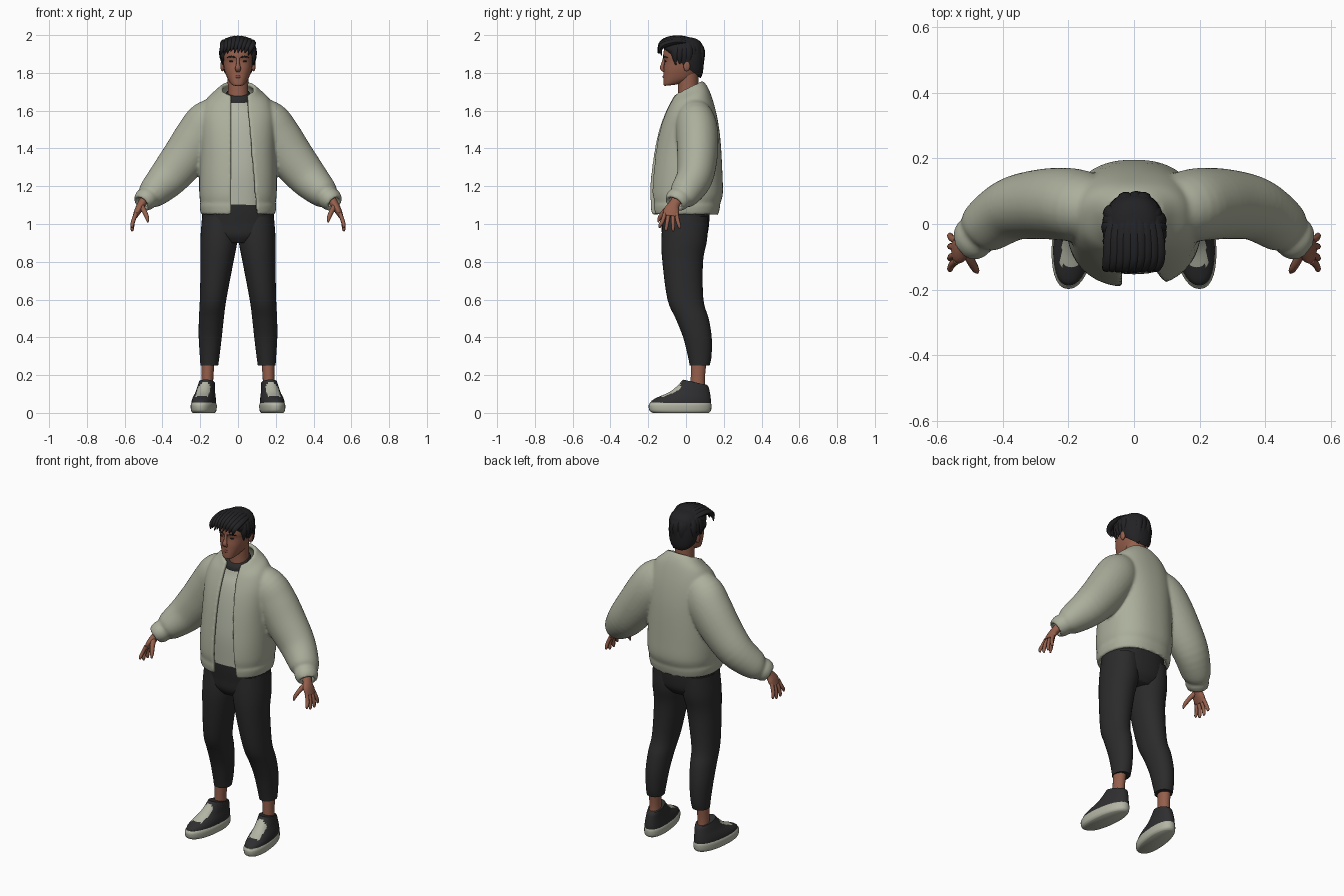
import bpy, bmesh, math, random
from mathutils import Vector, Matrix

cube = bpy.data.objects.get("Cube")
if cube:
    bpy.data.objects.remove(cube)
random.seed(4)


def material(name, r, g, b):
    m = bpy.data.materials.new(name)
    m.use_nodes = True
    m.diffuse_color = (r, g, b, 1)
    node = m.node_tree.nodes["Principled BSDF"]
    node.inputs["Base Color"].default_value = (r, g, b, 1)
    node.inputs["Roughness"].default_value = 0.8
    return m


SAGE = material("sage_cloth", .41, .43, .33)
SHIRT = material("pale_shirt", .44, .46, .37)
BLACK = material("black_cloth", .024, .024, .025)
HAIR = material("dark_hair", .016, .016, .018)
SKIN = material("warm_skin", .30, .115, .072)
LIPS = material("lips", .22, .07, .05)
SOLE = material("sole_cream", .45, .46, .37)
SHOE = material("shoe_charcoal", .028, .028, .03)


def finish(name, bm, mats, rule=None, angle=50):
    bmesh.ops.recalc_face_normals(bm, faces=bm.faces)
    bm.normal_update()
    if rule:
        for f in bm.faces:
            f.material_index = rule(f)
    me = bpy.data.meshes.new(name)
    bm.to_mesh(me)
    bm.free()
    ob = bpy.data.objects.new(name, me)
    bpy.context.collection.objects.link(ob)
    for m in mats:
        me.materials.append(m)
    bpy.ops.object.select_all(action='DESELECT')
    ob.select_set(True)
    bpy.context.view_layer.objects.active = ob
    bpy.ops.object.shade_smooth_by_angle(angle=math.radians(angle))
    return ob


def refine(keys, steps):
    """Catmull-Rom interpolation of equal-length tuples."""
    out, last = [], len(keys) - 1
    for i in range(last):
        p = [keys[max(0, min(last, i + k))] for k in (-1, 0, 1, 2)]
        for j in range(steps):
            t = j / steps
            out.append([b + .5 * t * (c - a + t * (2*a - 5*b + 4*c - d + t * (3*(b - c) + d - a)))
                        for a, b, c, d in zip(*p)])
    return out + [list(keys[-1])]


def skin_rings(bm, rings, closed=True, caps=True):
    vs = [[bm.verts.new(p) for p in r] for r in rings]
    n = len(vs[0])
    for a, b in zip(vs, vs[1:]):
        for i in range(n if closed else n - 1):
            j = (i + 1) % n
            bm.faces.new((a[i], a[j], b[j], b[i]))
    if caps:
        bm.faces.new(vs[0])
        bm.faces.new(vs[-1])


def layers(bm, keys, sides=32, e=.85, steps=4, side=1, shear=0, opening=None, caps=True):
    """Stacked outlines; each key is (z, centre x, half width, front y, back y, tilt)."""
    rings = []
    for z, cx, rx, yf, yb, tilt in refine(keys, steps):
        mid, ry = (yf + yb) / 2, (yb - yf) / 2
        start, end = -math.pi / 2, 1.5 * math.pi
        if opening:
            lo, hi = opening(z)
            start += math.asin((hi / rx) ** (1 / e))
            end -= math.asin((-lo / rx) ** (1 / e))
        ring = []
        for i in range(sides):
            a = start + (end - start) * i / (sides - 1 if opening else sides)
            c, s = math.cos(a), math.sin(a)
            dx = rx * math.copysign(abs(c) ** e, c)
            dy = ry * math.copysign(abs(s) ** e, s)
            ring.append((side * (cx + dx - shear * (mid + dy)), mid + dy, z + tilt * dy))
        rings.append(ring)
    skin_rings(bm, rings, not opening, caps)


def tube(bm, keys, sides=12, ref=(0, 1, 0), steps=4, side=1, caps=True):
    """Tube along a path; each key is (x, y, z, radius along ref, other radius)."""
    pts = refine(keys, steps)
    pos = [Vector(p[:3]) for p in pts]
    rings = []
    for i, p in enumerate(pts):
        t = (pos[min(i + 1, len(pos) - 1)] - pos[max(i - 1, 0)]).normalized()
        u = Vector(ref)
        u = (u - u.dot(t) * t).normalized()
        v = t.cross(u)
        ring = []
        for k in range(sides):
            a = 2 * math.pi * k / sides
            q = pos[i] + u * p[3] * math.cos(a) + v * p[4] * math.sin(a)
            ring.append((q.x * side, q.y, q.z))
        rings.append(ring)
    skin_rings(bm, rings, True, caps)


def ball(bm, centre, radii):
    mat = Matrix.Translation(centre) @ Matrix.Diagonal((*radii, 1))
    bmesh.ops.create_uvsphere(bm, u_segments=16, v_segments=10, radius=1, matrix=mat)


# Jacket: open-fronted body and both sleeves fused into one soft shell
bm = bmesh.new()
layers(bm, [(1.05, 0, .185, -.172, .16, 0), (1.095, 0, .192, -.178, .17, 0),
            (1.11, 0, .188, -.176, .17, 0), (1.16, 0, .194, -.182, .184, 0),
            (1.26, 0, .194, -.175, .182, 0), (1.4, 0, .19, -.155, .175, 0),
            (1.5, 0, .19, -.132, .165, 0), (1.58, 0, .185, -.108, .148, .1),
            (1.65, 0, .158, -.085, .122, .3), (1.69, 0, .112, -.068, .1, .45),
            (1.715, 0, .083, -.055, .078, .55)],
       sides=64, opening=lambda z: (-.035, .05 + .085 * max(0, 1.65 - z)), caps=False)
SLEEVE = [(.08, .035, 1.6, .07, .075), (.15, .05, 1.54, .095, .11), (.205, .06, 1.465, .1, .115),
          (.285, .06, 1.35, .095, .108), (.37, .045, 1.245, .085, .094),
          (.45, -.005, 1.165, .072, .07), (.474, -.028, 1.143, .056, .05),
          (.492, -.045, 1.128, .056, .05), (.51, -.06, 1.11, .046, .038)]
for s in (1, -1):
    tube(bm, SLEEVE, sides=32, side=s, caps=False)
jacket = finish("jacket", bm, [SAGE])
mod = jacket.modifiers.new("thickness", 'SOLIDIFY')
mod.thickness, mod.offset = .022, 0
mod = jacket.modifiers.new("fuse", 'REMESH')
mod.mode, mod.voxel_size, mod.use_smooth_shade = 'VOXEL', .008, True
mod = jacket.modifiers.new("soften", 'SMOOTH')
mod.factor, mod.iterations = .5, 5

# Shirt and its dark neckband
bm = bmesh.new()
layers(bm, [(1.1, 0, .165, -.152, .14, 0), (1.26, 0, .168, -.152, .15, 0), (1.4, 0, .165, -.134, .15, 0),
            (1.5, 0, .16, -.113, .14, 0), (1.58, 0, .145, -.09, .125, .1),
            (1.64, 0, .1, -.065, .095, .3), (1.675, 0, .062, -.05, .068, .35)])
finish("shirt", bm, [SHIRT])
bm = bmesh.new()
layers(bm, [(1.66, 0, .07, -.063, .072, .3), (1.68, 0, .068, -.06, .07, .32), (1.695, 0, .06, -.05, .068, .35)])
finish("shirt_neckband", bm, [BLACK])

# Trousers
bm = bmesh.new()
layers(bm, [(.9, 0, .09, -.1, .085, 0), (.94, 0, .165, -.125, .112, 0), (1.0, 0, .187, -.132, .122, 0),
            (1.06, 0, .189, -.14, .125, 0), (1.12, 0, .175, -.145, .125, 0)])
LEG = [(1.04, .1, .09, -.12, .115, 0), (.92, .101, .098, -.13, .112, 0), (.8, .111, .087, -.125, .09, 0),
       (.6, .132, .07, -.098, .092, 0), (.5, .141, .066, -.055, .12, 0), (.4, .147, .061, -.015, .136, 0),
       (.3, .15, .052, .01, .135, 0), (.25, .152, .047, .02, .125, 0)]
for s in (1, -1):
    layers(bm, LEG, side=s, e=.95)
finish("trousers", bm, [BLACK])


def lace_panel(f):
    c = f.calc_center_median()
    centre = .178 - .11 * c.y
    return int(-.125 < c.y < -.028 and abs(abs(c.x) - centre) < .034 and f.normal.z > .2)


# Ankles, shoes and hands
for s, word in ((1, "left"), (-1, "right")):
    bm = bmesh.new()
    layers(bm, [(.1, .163, .034, .02, .105, 0), (.18, .162, .031, .025, .1, 0),
                (.28, .158, .035, .025, .11, 0)], side=s, e=1)
    finish(word + "_ankle", bm, [SKIN])

    bm = bmesh.new()
    layers(bm, [(0, .178, .056, -.175, .12, 0), (.012, .178, .064, -.193, .132, 0),
                (.04, .178, .066, -.198, .135, 0), (.054, .178, .061, -.19, .131, 0)],
           side=s, shear=.11, e=.9)
    finish(word + "_shoe_sole", bm, [SOLE])

    bm = bmesh.new()
    layers(bm, [(.04, .178, .062, -.19, .131, 0), (.064, .178, .061, -.182, .132, 0),
                (.085, .177, .057, -.145, .13, 0), (.11, .175, .05, -.088, .126, 0),
                (.14, .172, .045, -.045, .12, -.05), (.162, .17, .041, -.016, .112, -.22)],
           sides=56, side=s, shear=.11, e=.9)
    finish(word + "_shoe_upper", bm, [SHOE, SOLE], lace_panel)

    bm = bmesh.new()
    tube(bm, [(.495, -.045, 1.13, .03, .024), (.513, -.065, 1.1, .03, .022),
              (.53, -.077, 1.07, .042, .019), (.545, -.082, 1.04, .038, .013)], side=s, sides=16)
    for y0, y1, z1 in ((-.112, -.138, .98), (-.092, -.105, .963), (-.07, -.068, .962), (-.051, -.035, .975)):
        tube(bm, [(.54, y0, 1.055, .011, .011), (.555, (y0 + y1) / 2, 1.015, .0105, .0105),
                  (.56, y1, z1 + .012, .009, .009), (.558, y1, z1, .004, .004)], side=s, sides=8)
    tube(bm, [(.512, -.08, 1.095, .016, .016), (.495, -.115, 1.065, .014, .013),
              (.482, -.138, 1.035, .011, .011), (.477, -.148, 1.01, .004, .004)], side=s, sides=8)
    finish(word + "_hand", bm, [SKIN])

# Neck and head with nose and ears
bm = bmesh.new()
layers(bm, [(1.6, 0, .06, -.045, .075, 0), (1.7, 0, .054, -.042, .066, 0), (1.8, 0, .056, -.045, .065, 0)], e=1)
layers(bm, [(1.734, 0, .022, -.112, -.06, .1), (1.742, 0, .037, -.119, -.02, .1),
            (1.765, 0, .053, -.12, .03, 0), (1.79, 0, .064, -.119, .055, 0), (1.82, 0, .073, -.118, .07, 0),
            (1.86, 0, .079, -.115, .08, 0), (1.89, 0, .081, -.121, .083, 0), (1.94, 0, .077, -.11, .075, 0),
            (1.975, 0, .045, -.07, .045, 0)])
tube(bm, [(0, -.114, 1.885, .008, .006), (0, -.121, 1.85, .009, .009),
          (0, -.127, 1.825, .015, .011), (0, -.115, 1.808, .012, .006)], ref=(1, 0, 0))
for s in (1, -1):
    ball(bm, (s * .083, .004, 1.838), (.01, .018, .03))
finish("head", bm, [SKIN])

bm = bmesh.new()
tube(bm, [(-.026, -.109, 1.777, .003, .002), (0, -.12, 1.78, .007, .004), (.026, -.109, 1.777, .003, .002)],
     ref=(0, 0, 1))
finish("mouth", bm, [LIPS])
bm = bmesh.new()
for s in (1, -1):
    ball(bm, (s * .034, -.108, 1.862), (.013, .005, .005))
    tube(bm, [(.014, -.119, 1.881, .004, .003), (.036, -.114, 1.887, .004, .003),
              (.06, -.096, 1.88, .002, .002)], ref=(0, 0, 1), side=s)
finish("eyes_and_brows", bm, [HAIR])

# Hair: a sloping cap, combed locks round the crown and a forward fringe
bm = bmesh.new()
layers(bm, [(1.845, 0, .083, -.108, .078, -.78), (1.87, 0, .091, -.122, .09, -.6),
            (1.91, 0, .093, -.128, .095, -.25), (1.95, 0, .083, -.125, .086, 0),
            (1.98, 0, .055, -.095, .055, 0), (1.99, 0, .015, -.04, .01, 0)])
for i in range(17):
    a = math.radians(-28 + 236 * i / 16)
    c, s = math.cos(a), math.sin(a)
    low = 1.85 - .07 * max(0, s) + random.uniform(-.015, .015)
    twist = random.uniform(-.012, .012)
    tube(bm, [(.03 * c, .02 * s, 1.975, .016, .01), (.075 * c, -.01 + .08 * s, 1.95, .022, .012),
              (.089 * c + twist * s, -.012 + .102 * s, 1.9, .02, .011),
              (.083 * c + twist * s, -.012 + .09 * s, low, .003, .003)], ref=(-s, c, 0), sides=8)
for i in range(9):
    x = -.075 + .15 * i / 8
    lift = .02 * (x / .075) ** 2
    drop = random.uniform(0, .022)
    tube(bm, [(x * .6, .05, 1.968 - lift, .02, .012), (x * .9, -.03, 1.984 - lift, .022, .014),
              (x, -.1, 1.974 - lift, .02, .016), (x - .008, -.135, 1.95 - lift, .014, .012),
              (x - .02, -.148 + lift, 1.925 - lift - drop, .002, .002)], ref=(1, 0, 0), sides=8)
finish("hair", bm, [HAIR])
